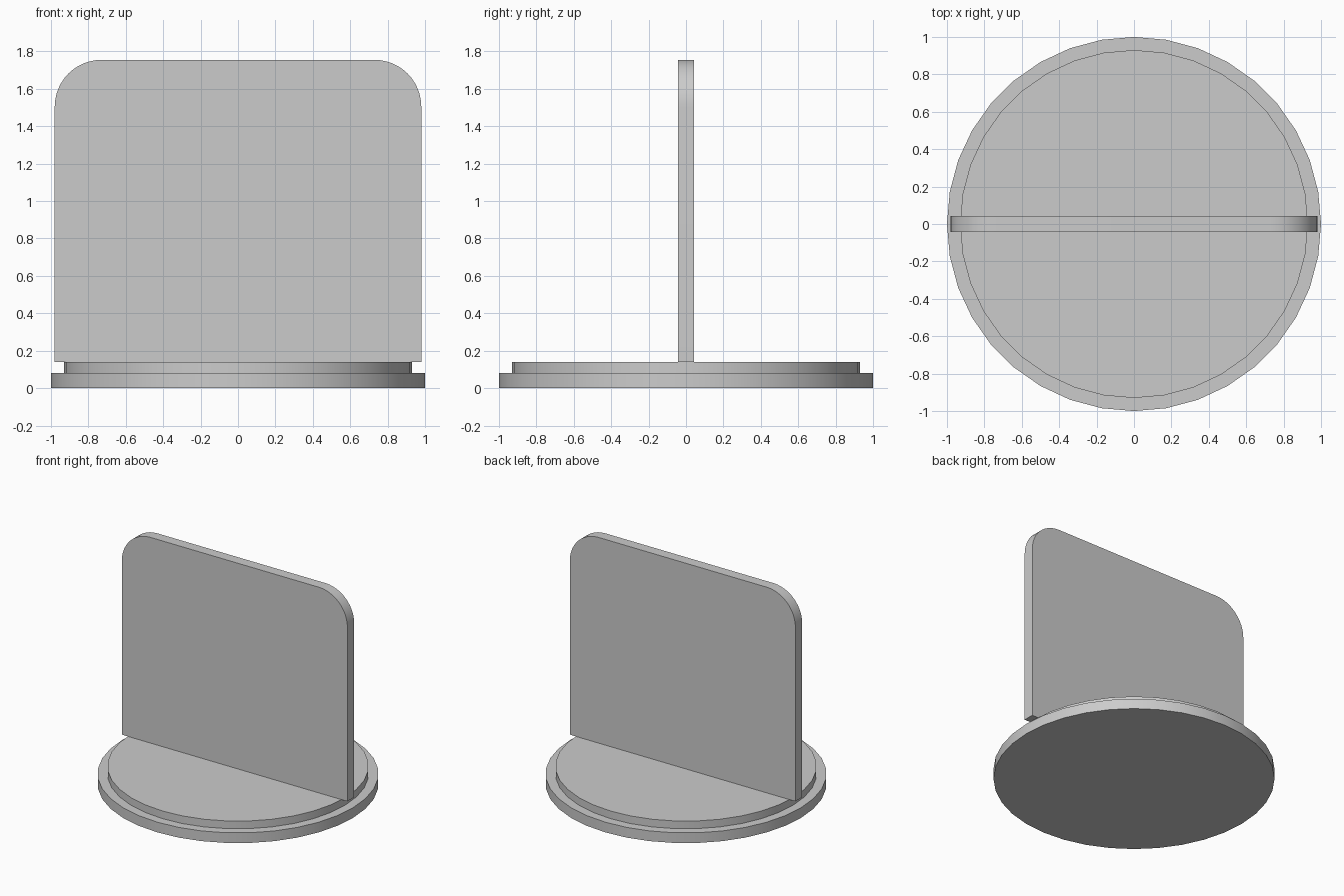
import bpy
import bmesh
from math import radians, sin, cos

cube = bpy.data.objects.get("Cube")
if cube:
    bpy.data.objects.remove(cube, do_unlink=True)

# Single grey material
grey = bpy.data.materials.new("light grey")
grey.use_nodes = True
colour = (0.6, 0.6, 0.6, 1)
grey.diffuse_color = colour
grey.node_tree.nodes["Principled BSDF"].inputs["Base Color"].default_value = colour


def finish(obj, name):
    obj.name = name
    obj.data.name = name
    obj.data.materials.append(grey)
    bpy.ops.object.select_all(action="DESELECT")
    obj.select_set(True)
    bpy.context.view_layer.objects.active = obj
    bpy.ops.object.shade_smooth_by_angle(angle=radians(30))


def disc(name, radius, bottom, top):
    bpy.ops.mesh.primitive_cylinder_add(
        vertices=36, radius=radius, depth=top - bottom,
        location=(0, 0, (bottom + top) / 2))
    finish(bpy.context.object, name)


# Stepped round base
disc("base_lower_disc", 1.0, 0.0, 0.08)
disc("base_upper_disc", 0.93, 0.08, 0.14)

# Upright panel with rounded top corners
half_width, bottom, top = 0.98, 0.14, 1.755
thickness, radius, steps = 0.084, 0.25, 12
right_arc = []
for i in range(steps + 1):
    a = radians(90 * i / steps)
    right_arc.append((half_width - radius + radius * cos(a),
                      top - radius + radius * sin(a)))
right_side = [(half_width, bottom)] + right_arc
outline = right_side + [(-x, z) for x, z in reversed(right_side)]

bm = bmesh.new()
face = bm.faces.new([bm.verts.new((x, -thickness / 2, z)) for x, z in outline])
extruded = bmesh.ops.extrude_face_region(bm, geom=[face])["geom"]
moved = [v for v in extruded if isinstance(v, bmesh.types.BMVert)]
bmesh.ops.translate(bm, verts=moved, vec=(0, thickness, 0))
bmesh.ops.recalc_face_normals(bm, faces=bm.faces)
mesh = bpy.data.meshes.new("upright_panel")
bm.to_mesh(mesh)
bm.free()
panel = bpy.data.objects.new("upright_panel", mesh)
bpy.context.collection.objects.link(panel)
finish(panel, "upright_panel")
